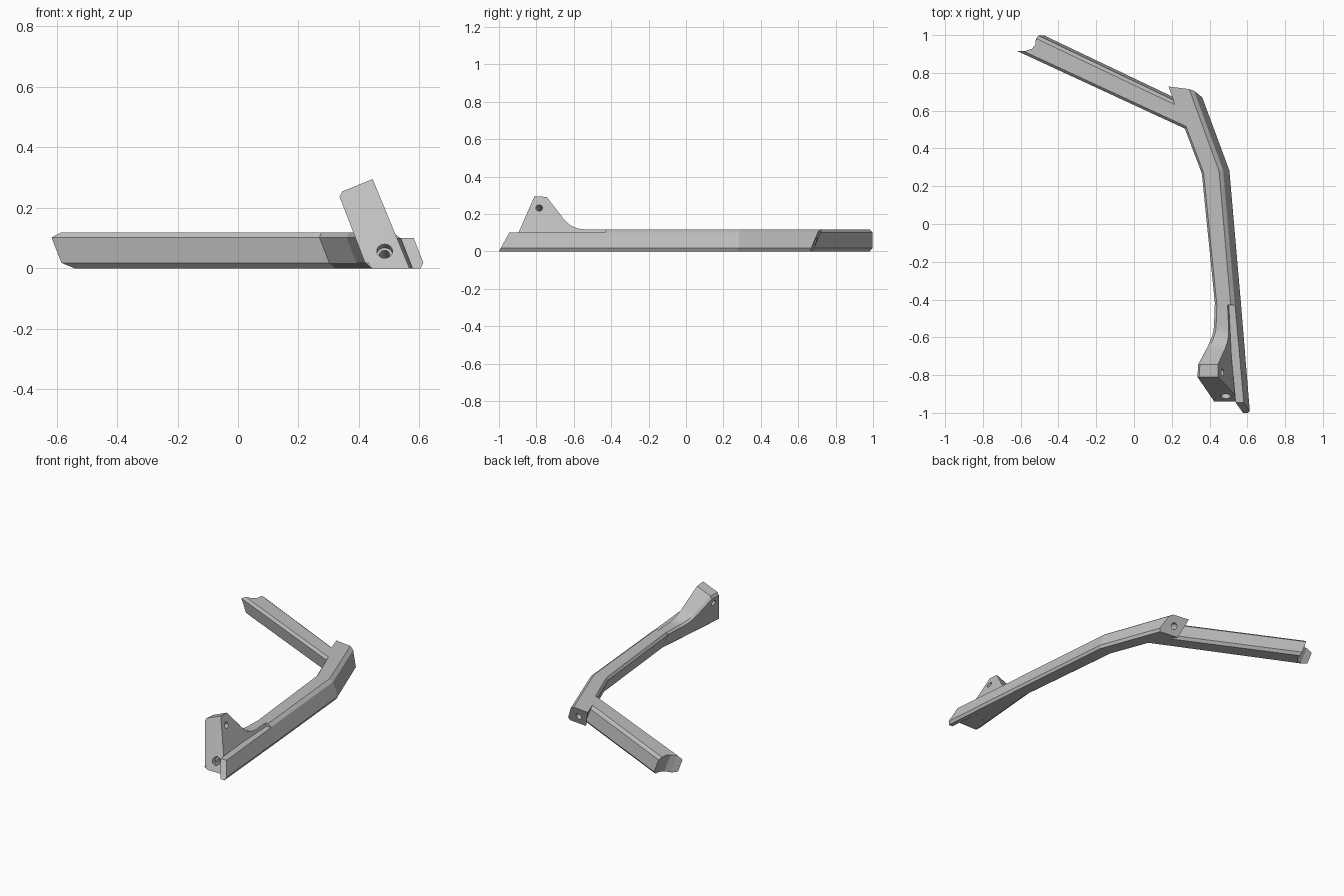
import bpy, bmesh, math
from mathutils import Vector

cube = bpy.data.objects.get("Cube")
if cube:
    bpy.data.objects.remove(cube)

LEAN = 0.39      # sideways lean of every upright face
CHAMFER = 0.016

grey = bpy.data.materials.new("light grey")
grey.use_nodes = True
colour = (0.52, 0.52, 0.52, 1)
grey.diffuse_color = colour
grey.node_tree.nodes["Principled BSDF"].inputs["Base Color"].default_value = colour


def loft(name, loops):
    """Skin matching loops of (u, y, z) points, cap both ends, lean the result."""
    bm = bmesh.new()
    rings = [[bm.verts.new((u - LEAN * z, y, z)) for u, y, z in loop] for loop in loops]
    n = len(rings[0])
    for a, b in zip(rings, rings[1:]):
        for i in range(n):
            j = (i + 1) % n
            bm.faces.new((a[i], a[j], b[j], b[i]))
    bm.faces.new(rings[0])
    bm.faces.new(rings[-1])
    bmesh.ops.remove_doubles(bm, verts=bm.verts, dist=0.0001)
    bmesh.ops.recalc_face_normals(bm, faces=bm.faces)
    mesh = bpy.data.meshes.new(name)
    bm.to_mesh(mesh)
    bm.free()
    obj = bpy.data.objects.new(name, mesh)
    bpy.context.collection.objects.link(obj)
    mesh.materials.append(grey)
    return obj


def inset(points, chamfered, d):
    """Move each chamfered edge of a clockwise outline inwards by d."""
    n = len(points)
    result = []
    for i in range(n):
        p = Vector(points[i])
        e1 = (p - Vector(points[i - 1])).normalized()
        e2 = (Vector(points[(i + 1) % n]) - p).normalized()
        n1, n2 = Vector((e1.y, -e1.x)), Vector((e2.y, -e2.x))
        d1, d2 = d * chamfered[i - 1], d * chamfered[i]
        det = n1.x * n2.y - n1.y * n2.x
        if abs(det) < 0.05:
            result.append(p + n1 * d1)
        else:
            result.append(Vector(((d1 * n2.y - d2 * n1.y) / det + p.x,
                                  (n1.x * d2 - n2.x * d1) / det + p.y)))
    return result


def drill(obj, centre, axis, radius, length):
    """Cut a round hole, centred on the given point."""
    bpy.ops.mesh.primitive_cylinder_add(vertices=24, radius=radius, depth=length, location=centre)
    cutter = bpy.context.object
    cutter.name = "hole_cutter"
    cutter.rotation_euler = Vector(axis).to_track_quat("Z", "Y").to_euler()
    cutter.hide_render = True
    cutter.hide_set(True)
    cutter.display_type = "WIRE"
    cutter.data.materials.append(grey)
    mod = obj.modifiers.new("hole", "BOOLEAN")
    mod.object = cutter
    mod.solver = "EXACT"


# Bent rail with side arm: clockwise outline, flag = edge to next point is chamfered
outline = [
    ((0.574, -0.43), 0), ((0.469, -0.43), 1), ((0.399, 0.267), 1), ((0.309, 0.505), 1),
    ((-0.577, 0.915), 0), ((-0.53, 0.916), 0), ((-0.495, 0.927), 0), ((-0.477, 0.948), 0),
    ((-0.474, 0.975), 0), ((-0.466, 0.997), 1), ((0.255, 0.653), 0),
    ((0.229, 0.728), 0), ((0.356, 0.712), 1), ((0.512, 0.283), 1),
]
points = [p for p, f in outline]
flags = [f for p, f in outline]
joint_end = (11, 12)
levels = []
for z, d in ((0, CHAMFER), (0.018, 0), (0.102, 0), (0.118, CHAMFER)):
    loop = []
    for i, p in enumerate(inset(points, flags, d)):
        back = 0.42 * (0.118 - z) if i in joint_end else 0   # undercut joint face
        loop.append((p.x + 0.3 * back * (i == 12), p.y - back, z))
    levels.append(loop)
rail = loft("rail_and_arm", levels)
drill(rail, (0.27, 0.69, 0.058), (0, 1, -0.4), 0.02, 0.12)

# Low flange continuing the outer side of the rail to a slanted tip
flange_levels = []
for z, d in ((0, CHAMFER), (0.018, 0), (0.1, 0)):
    tip = -1 + 0.55 * z
    flange_levels.append([(0.53, -0.43, z), (0.574 - d, -0.43, z),
                          (0.62 - d, tip, z), (0.577, tip, z)])
loft("outer_flange", flange_levels)

# Raised mounting block: side profile lofted from the outer wall to the inner wall
profile = [(-0.94, 0), (-0.932, 0.018), (-0.81, 0.295), (-0.745, 0.291)]
for i in range(11):                      # sweep down into the rail top
    t = i / 10
    a, b, c = (1 - t) ** 2, 2 * t * (1 - t), t * t
    profile.append((-0.67 * a - 0.62 * b - 0.54 * c, 0.195 * a + 0.118 * b + 0.118 * c))
profile += [(-0.43, 0.118), (-0.43, 0.018), (-0.43, 0)]
inner_path = [(-1, 0.427), (-0.85, 0.427), (-0.75, 0.43), (-0.64, 0.447),
              (-0.58, 0.46), (-0.515, 0.468), (-0.4, 0.469)]


def inner_u(y):
    for (y0, u0), (y1, u1) in zip(inner_path, inner_path[1:]):
        if y <= y1:
            return u0 + (u1 - u0) * (y - y0) / (y1 - y0)


def inner_z(z):
    return z if z < 0.118 else 0.118 + 0.74 * (z - 0.118)


outer = [(0.541 - 0.051 * (y + 0.43), y, z) for y, z in profile]
edge = [(inner_u(y) + CHAMFER, y, inner_z(z) + 0.1 * max(0, z - 0.118) * 0.3) for y, z in profile]
inner = []
for y, z in profile:
    zi = inner_z(z)
    if zi > 0.1:
        zi -= 0.012
    inner.append((inner_u(y), y, max(zi, 0.018)))
block = loft("mounting_block", [outer, edge, inner])
drill(block, (0.485, -0.915, 0.058), (0, -0.915, 0.4), 0.026, 0.07)
drill(block, (0.485, -0.915, 0.058), (0, -0.915, 0.4), 0.017, 0.22)
drill(block, (0.42, -0.785, 0.215), (0.94, 0, 0.34), 0.018, 0.4)

# Smooth only the gentle sweep of the block
bpy.ops.object.select_all(action="DESELECT")
block.select_set(True)
bpy.context.view_layer.objects.active = block
bpy.ops.object.shade_smooth_by_angle(angle=math.radians(20))
